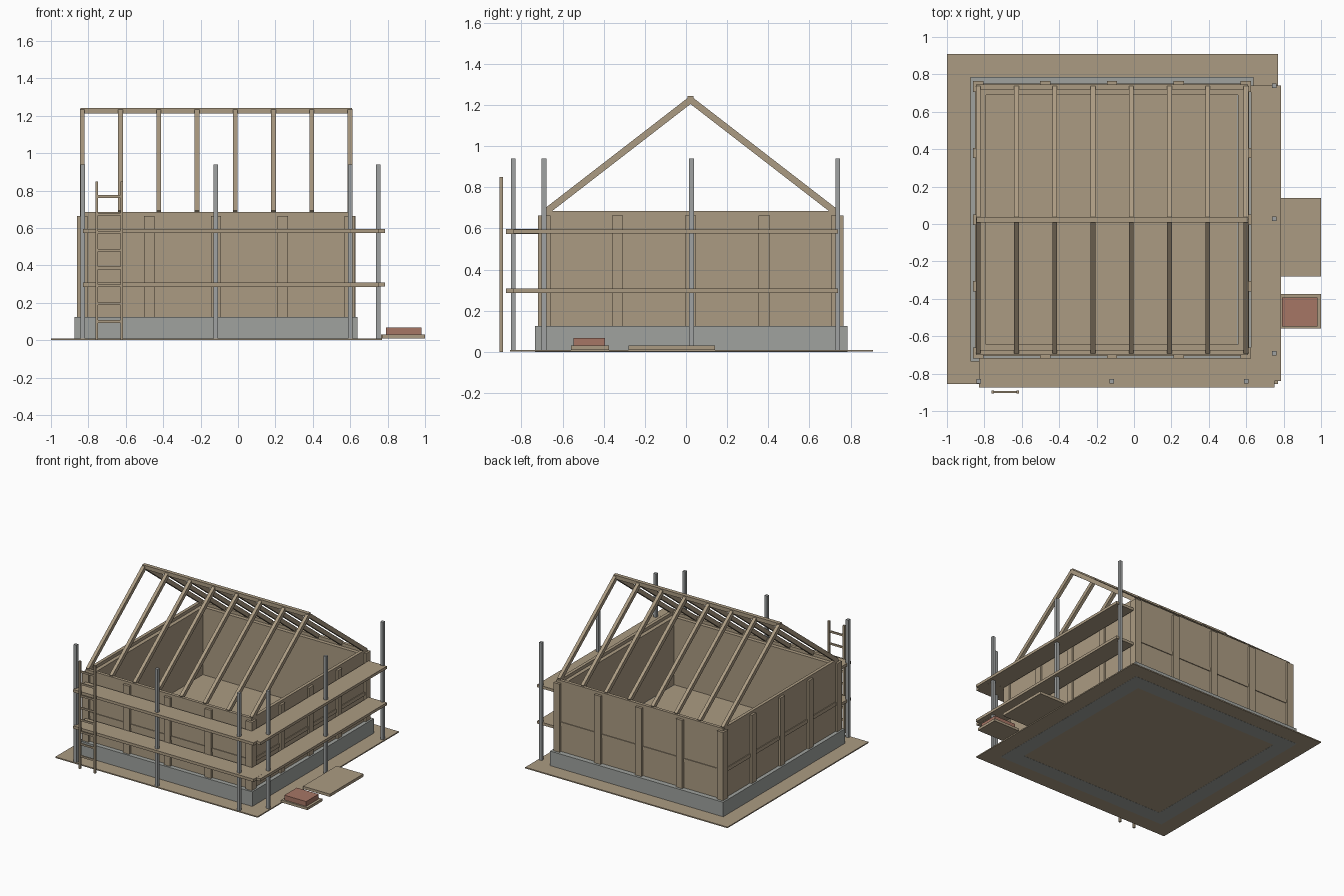
import bpy, math

cube = bpy.data.objects.get("Cube")
if cube:
    bpy.data.objects.remove(cube, do_unlink=True)


def material(name, r, g, b):
    m = bpy.data.materials.new(name)
    m.use_nodes = True
    m.diffuse_color = (r, g, b, 1)
    m.node_tree.nodes["Principled BSDF"].inputs["Base Color"].default_value = (r, g, b, 1)
    return m


WOOD = material("timber", 0.41, 0.33, 0.225)
CONCRETE = material("concrete", 0.35, 0.365, 0.345)
METAL = material("scaffold steel", 0.35, 0.365, 0.365)
BRICK = material("brick red", 0.38, 0.18, 0.13)


def box(name, x, y, z, mat, tilt=0):
    """Box from (min, max) ranges, optionally tilted about x."""
    spans = (x, y, z)
    bpy.ops.mesh.primitive_cube_add(size=1, location=[(a + b) / 2 for a, b in spans])
    ob = bpy.context.object
    ob.name = name
    size = [b - a for a, b in spans]
    for v in ob.data.vertices:
        v.co = [c * s for c, s in zip(v.co, size)]
    ob.rotation_euler.x = tilt
    ob.data.materials.append(mat)
    return ob


def ring(name, x, y, z, width, mat):
    """Four boxes forming a rectangular frame."""
    (x0, x1), (y0, y1) = x, y
    inner = (y0 + width, y1 - width)
    box(name + "_front", x, (y0, inner[0]), z, mat)
    box(name + "_back", x, (inner[1], y1), z, mat)
    box(name + "_right", (x1 - width, x1), inner, z, mat)
    box(name + "_left", (x0, x0 + width), inner, z, mat)


def around(c, w):
    return (c - w / 2, c + w / 2)


# Ground sheet, footing and floor
box("ground", (-1, 0.77), (-0.855, 0.91), (0.001, 0.01), WOOD)
ring("foundation", (-0.875, 0.64), (-0.735, 0.785), (0, 0.125), 0.12, CONCRETE)
box("floor", (-0.79, 0.55), (-0.645, 0.69), (0.08, 0.126), WOOD)

# Walls with rails and top plate
WX, WY = (-0.845, 0.61), (-0.7, 0.745)
ring("wall", WX, WY, (0.125, 0.66), 0.055, WOOD)
ring("top_plate", WX, WY, (0.66, 0.685), 0.025, WOOD)
RX, RY = (WX[0] - 0.006, WX[1] + 0.006), (WY[0] - 0.006, WY[1] + 0.006)
ring("wall_rail", RX, RY, (0.33, 0.36), 0.03, WOOD)

# Corner posts and wall studs
WALL_Z = (0.125, 0.664)
for px in (-0.833, 0.598):
    for py in (-0.69, 0.735):
        box("corner_post", around(px, 0.055), around(py, 0.06), WALL_Z, WOOD)
for px in (-0.475, -0.118, 0.24):
    for py in (WY[0], WY[1]):
        box("wall_stud", around(px, 0.055), around(py, 0.04), WALL_Z, WOOD)
for py in (-0.333, 0.022, 0.38):
    for px in (WX[0], WX[1]):
        box("wall_stud", around(px, 0.034), around(py, 0.055), WALL_Z, WOOD)

# Roof frame: ridge beam and paired rafters
RIDGE_Y = 0.022
box("ridge_beam", (-0.843, 0.61), around(RIDGE_Y, 0.03), (1.213, 1.243), WOOD)
run, rise = 0.705, 0.545
length, pitch = math.hypot(run, rise), math.atan2(rise, run)
for i in range(8):
    px = -0.833 + i * 0.2045
    for side in (-1, 1):
        mid = RIDGE_Y + side * run / 2
        box("rafter", around(px, 0.026), around(mid, length),
            around(0.68 + rise / 2, 0.032), WOOD, -side * pitch)

# Scaffold poles
POLE_Z = (0.005, 0.94)
for px in (-0.83, -0.118, 0.599):
    box("scaffold_pole", around(px, 0.024), around(-0.84, 0.024), POLE_Z, METAL)
for py in (-0.69, 0.027, 0.738):
    box("scaffold_pole", around(0.749, 0.024), around(py, 0.024), POLE_Z, METAL)

# Scaffold decks on two levels
for z in (0.297, 0.585):
    box("front_deck", (-0.83, 0.75), (-0.875, -0.716), around(z, 0.022), WOOD)
    box("right_deck", (0.626, 0.785), (-0.84, 0.74), around(z, 0.021), WOOD)

# Ladder
for px in (-0.755, -0.622):
    box("ladder_rail", around(px, 0.015), (-0.907, -0.89), (0, 0.85), WOOD)
for i in range(8):
    box("ladder_rung", (-0.755, -0.622), (-0.904, -0.893), around(0.1 + i * 0.0955, 0.014), WOOD)

# Material stacks beside the site
box("pallet", (0.77, 1), (-0.56, -0.375), (0.01, 0.03), WOOD)
box("brick_stack", (0.79, 0.98), (-0.548, -0.393), (0.03, 0.068), BRICK)
box("board_stack", (0.765, 1), (-0.28, 0.14), (0.008, 0.03), WOOD)
